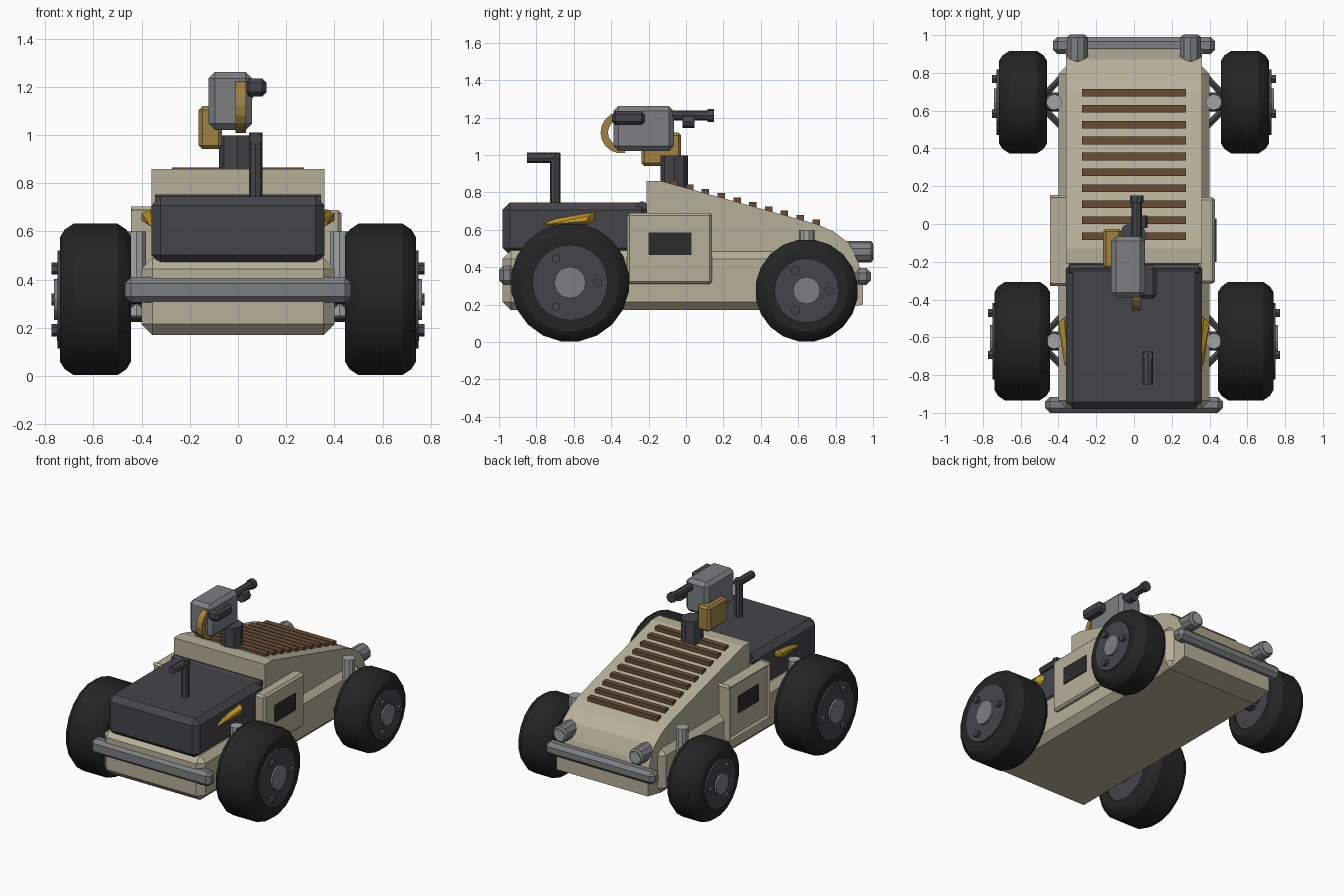
import bpy, bmesh, math
from mathutils import Vector

if "Cube" in bpy.data.objects:
    bpy.data.objects.remove(bpy.data.objects["Cube"])


def mat(name, r, g, b):
    m = bpy.data.materials.new(name)
    m.diffuse_color = (r, g, b, 1)
    m.use_nodes = True
    m.node_tree.nodes["Principled BSDF"].inputs["Base Color"].default_value = m.diffuse_color
    return m


TAN = mat("tan_paint", 0.47, 0.43, 0.32)
DARK = mat("dark_grey", 0.060, 0.058, 0.067)
RUBBER = mat("rubber_black", 0.018, 0.018, 0.018)
STEEL = mat("steel_grey", 0.20, 0.21, 0.22)
LIGHT = mat("light_grey", 0.36, 0.37, 0.37)
BRASS = mat("brass", 0.35, 0.22, 0.055)
GOLD = mat("gold_yellow", 0.50, 0.30, 0.025)
BROWN = mat("brown_slat", 0.14, 0.072, 0.037)
GLASS = mat("dark_glass", 0.025, 0.025, 0.027)


def finish(name, bm, m, bevel=0, smooth=False):
    if bevel:
        bmesh.ops.bevel(bm, geom=[e for e in bm.edges if e.calc_face_angle(0) > 0.6],
                        offset=bevel, segments=1, affect='EDGES')
    bmesh.ops.recalc_face_normals(bm, faces=bm.faces)
    me = bpy.data.meshes.new(name)
    if smooth:
        for f in bm.faces:
            f.smooth = True
        for e in bm.edges:
            e.smooth = e.calc_face_angle(0) < 0.5
    bm.to_mesh(me)
    bm.free()
    me.materials.append(m)
    ob = bpy.data.objects.new(name, me)
    bpy.context.collection.objects.link(ob)
    return ob


def box(name, x, y, z, m, bevel=0):
    bm = bmesh.new()
    bmesh.ops.create_cube(bm, size=1)
    for v in bm.verts:
        v.co = [a + (b - a) * (c + 0.5) for (a, b), c in zip((x, y, z), v.co)]
    return finish(name, bm, m, bevel)


def rod(name, a, b, r, m, n=8, bevel=0):
    a, b = Vector(a), Vector(b)
    bm = bmesh.new()
    bmesh.ops.create_cone(bm, cap_ends=True, segments=n, radius1=r, radius2=r, depth=(b - a).length)
    if bevel:
        caps = [e for e in bm.edges if abs(e.verts[0].co.z - e.verts[1].co.z) < 1e-5]
        bmesh.ops.bevel(bm, geom=caps, offset=bevel, segments=1, affect='EDGES')
    q = (b - a).to_track_quat('Z', 'Y')
    for v in bm.verts:
        v.co = q @ v.co + (a + b) / 2
    return finish(name, bm, m)


def prism(name, pts, x0, x1, m, bevel=0):
    """Extrude a (y, z) profile along x."""
    bm = bmesh.new()
    f = bm.faces.new([bm.verts.new((x0, y, z)) for y, z in pts])
    r = bmesh.ops.extrude_face_region(bm, geom=[f])
    for v in r['geom']:
        if isinstance(v, bmesh.types.BMVert):
            v.co.x = x1
    return finish(name, bm, m, bevel)


def lathe(name, prof, cy, cz, m, n=20):
    """Spin a closed (x, radius) profile about an axis parallel to x."""
    bm = bmesh.new()
    rings = [[bm.verts.new((x, cy + r * math.cos(t), cz + r * math.sin(t))) for x, r in prof]
             for t in (2 * math.pi * (i + 0.5) / n for i in range(n))]
    k = len(prof)
    for i in range(n):
        a, b = rings[i], rings[(i + 1) % n]
        for j in range(k):
            bm.faces.new((a[j], b[j], b[(j + 1) % k], a[(j + 1) % k]))
    return finish(name, bm, m, smooth=True)


# Hull: chamfered tub, sloped nose, rear engine box
box("lower_tub", (-0.40, 0.40), (-0.98, 0.84), (0.17, 0.49), TAN, 0.045)
prism("sloped_nose", [(-0.21, 0.2), (-0.21, 0.86), (-0.13, 0.86), (0.70, 0.63), (0.79, 0.59),
                      (0.87, 0.53), (0.92, 0.43), (0.945, 0.34), (0.945, 0.20), (0.80, 0.172)],
      -0.36, 0.36, TAN)
box("engine_box", (-0.36, 0.36), (-0.98, -0.20), (0.465, 0.745), DARK, 0.038)
rod("engine_hinge", (-0.345, -0.235, 0.725), (0.345, -0.235, 0.725), 0.028, DARK)

# Brown slats following the slope
for i in range(10):
    y = -0.065 + i * 0.0845
    z = min(0.86, 0.86 - (y + 0.13) * 0.277) + 0.008
    box(f"hood_slat_{i}", (-0.275, 0.275), (y - 0.02, y + 0.02), (z - 0.018, z + 0.016), BROWN)

# Bumpers
box("nose_bumper", (-0.43, 0.43), (0.90, 0.99), (0.305, 0.395), STEEL, 0.025)
box("tail_bumper", (-0.47, 0.47), (-1.0, -0.915), (0.305, 0.41), STEEL, 0.025)

for s, side in ((1, "right"), (-1, "left")):
    # Headlights, doors and exhaust flares
    rod(f"headlight_{side}", (s * 0.30, 0.85, 0.482), (s * 0.30, 1.0, 0.482), 0.058, STEEL, 10, 0.012)
    rod(f"headlight_lens_{side}", (s * 0.30, 0.99, 0.482), (s * 0.30, 1.002, 0.482), 0.04, LIGHT, 10)
    box(f"door_{side}", (s * 0.34, s * 0.43), (-0.315, 0.14), (0.31, 0.69), TAN, 0.014)
    box(f"door_window_{side}", (s * 0.42, s * 0.437), (-0.20, 0.03), (0.465, 0.585), GLASS)
    bm = bmesh.new()
    for x, y, z in ((0.35, -0.77, 0.615), (0.35, -0.735, 0.655), (0.37, -0.74, 0.63), (0.40, -0.53, 0.645),
                    (0.40, -0.52, 0.675), (0.37, -0.50, 0.692), (0.35, -0.48, 0.69), (0.35, -0.48, 0.655),
                    (0.35, -0.52, 0.625)):
        bm.verts.new((s * x, y, z))
    bmesh.ops.convex_hull(bm, input=bm.verts)
    finish(f"exhaust_flare_{side}", bm, GOLD)

    # Wheels with rim, hub, bolts and suspension
    for end, y, R, xi, xo, rim, hub, bd in (("rear", -0.62, 0.318, 0.445, 0.738, 0.20, 0.085, 0.148),
                                            ("nose", 0.645, 0.275, 0.46, 0.715, 0.17, 0.073, 0.122)):
        z = R
        tag = f"{end}_{side}"
        prof = [(xi, rim), (xi, R - 0.055), (xi + 0.018, R - 0.025), (xi + 0.055, R), (xo - 0.055, R),
                (xo - 0.018, R - 0.025), (xo, R - 0.055), (xo, rim)]
        lathe(f"tire_{tag}", [(s * a, b) for a, b in prof], y, z, RUBBER)
        rod(f"rim_{tag}", (s * (xi + 0.01), y, z), (s * (xo + 0.012), y, z), rim + 0.003, DARK, 20)
        rod(f"hub_{tag}", (s * (xo - 0.05), y, z), (s * (xo + 0.025), y, z), hub, STEEL, 12)
        for k in range(3):
            t = k * math.tau / 3
            by, bz = y + bd * math.cos(t), z + bd * math.sin(t)
            rod(f"wheel_bolt_{tag}_{k}", (s * xo, by, bz), (s * (xo + 0.036), by, bz), 0.025, DARK, 6)
        rod(f"axle_{tag}", (s * 0.36, y, z), (s * (xi + 0.02), y, z), 0.05, DARK)
        rod(f"strut_{tag}", (s * 0.422, y, 0.25), (s * 0.422, y, 0.60), 0.042, LIGHT, 10)
        for d in (-1, 1):
            rod(f"arm_{tag}_{d}", (s * 0.50, y + d * 0.01, z), (s * 0.37, y + d * 0.145, z), 0.02, DARK, 6)

# Exhaust stack with bent top
rod("exhaust_stack", (0.073, -0.70, 0.72), (0.073, -0.70, 1.01), 0.028, DARK)
rod("exhaust_outlet", (0.073, -0.85, 0.985), (0.073, -0.675, 0.985), 0.027, DARK)

# Turret: pedestal, receiver, barrel, sight, ammo box, belt
rod("turret_pedestal", (-0.005, -0.063, 0.82), (-0.005, -0.063, 0.998), 0.074, DARK)
box("gun_receiver", (-0.122, 0.058), (-0.388, -0.065), (1.022, 1.262), STEEL, 0.026)
rod("gun_barrel", (0.015, -0.09, 1.212), (0.015, 0.13, 1.212), 0.027, DARK)
rod("gun_muzzle", (0.015, 0.115, 1.212), (0.015, 0.15, 1.212), 0.035, DARK)
rod("barrel_clamp", (0.035, -0.02, 1.18), (0.035, 0.045, 1.18), 0.037, DARK)
box("gun_sight", (0.03, 0.118), (-0.395, -0.22), (1.16, 1.235), DARK, 0.018)
box("ammo_box", (-0.163, -0.066), (-0.238, -0.026), (0.942, 1.12), BRASS, 0.015)
arc = [math.radians(80 + 20 * i) for i in range(11)]
belt = [(-0.345 + 0.112 * math.cos(t), 1.12 + 0.112 * math.sin(t)) for t in arc]
belt += [(-0.345 + 0.072 * math.cos(t), 1.12 + 0.072 * math.sin(t)) for t in reversed(arc)]
prism("ammo_belt", belt, -0.01, 0.034, BRASS)
